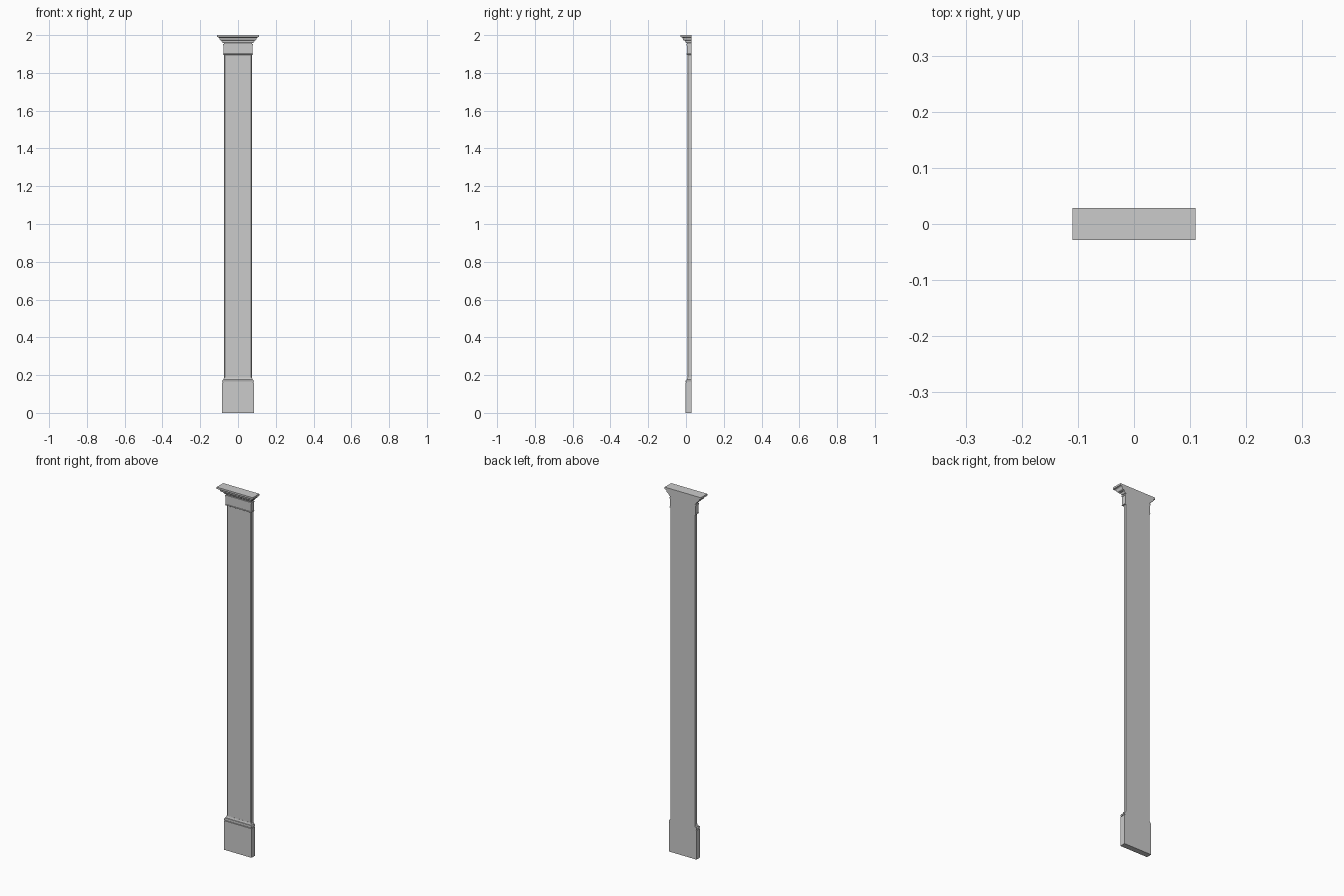
import bpy, bmesh, math

if "Cube" in bpy.data.objects:
    bpy.data.objects.remove(bpy.data.objects["Cube"])

BACK = 0.0285      # flat wall side
HALF = 0.074       # half width of the shaft
FRONT = 0.0075     # front plane of the shaft


def finish(name, bm):
    bmesh.ops.recalc_face_normals(bm, faces=bm.faces)
    mesh = bpy.data.meshes.new(name)
    bm.to_mesh(mesh)
    bm.free()
    ob = bpy.data.objects.new(name, mesh)
    bpy.context.collection.objects.link(ob)
    bpy.ops.object.select_all(action='DESELECT')
    ob.select_set(True)
    bpy.context.view_layer.objects.active = ob
    bpy.ops.object.shade_smooth_by_angle(angle=math.radians(30))
    return ob


def wrap(name, profile):
    """Wrap an (outward offset, z) profile round front and sides, flat back."""
    bm = bmesh.new()
    rings = []
    for o, z in profile:
        x, y = HALF + o, FRONT - o
        rings.append([bm.verts.new(p) for p in
                      ((-x, BACK, z), (-x, y, z), (x, y, z), (x, BACK, z))])
    for a, b in zip(rings, rings[1:]):
        for i in range(4):
            j = (i + 1) % 4
            bm.faces.new((a[i], a[j], b[j], b[i]))
    bm.faces.new(rings[0])
    bm.faces.new(rings[-1])
    return finish(name, bm)


def arc(co, cz, ro, rz, a0, a1, n=6):
    """Elliptical arc of profile points, angles in degrees."""
    return [(co + ro * math.cos(math.radians(a0 + (a1 - a0) * i / n)),
             cz + rz * math.sin(math.radians(a0 + (a1 - a0) * i / n)))
            for i in range(n + 1)]


# Shaft with small eased front edges
bm = bmesh.new()
e = 0.004
outline = [(-HALF, BACK), (-HALF, FRONT + e), (-HALF + e, FRONT),
           (HALF - e, FRONT), (HALF, FRONT + e), (HALF, BACK)]
low = [bm.verts.new((x, y, 0.16)) for x, y in outline]
high = [bm.verts.new((x, y, 1.96)) for x, y in outline]
for i in range(6):
    j = (i + 1) % 6
    bm.faces.new((low[i], low[j], high[j], high[i]))
bm.faces.new(low)
bm.faces.new(high)
finish("shaft", bm)

# Plinth block
wrap("plinth", [(0.010, 0.0), (0.010, 0.160)])

# Base moulding: groove, bead, then a hollow up to the shaft
wrap("base_moulding",
     [(0.006, 0.159), (0.006, 0.163), (0.009, 0.164)]
     + arc(0.006, 0.169, 0.004, 0.005, -40, 90)
     + arc(0.006, 0.185, 0.005, 0.009, 270, 180)
     + [(0.0005, 0.187)])

# Necking band with a thin bead at its foot
wrap("necking",
     [(0.001, 1.895)] + arc(0.003, 1.899, 0.003, 0.003, -90, 90)
     + [(0.0035, 1.902), (0.0035, 1.948)])

# Crown: fillet, hollow, step, S-curve and top fillet
wrap("crown",
     [(0.0055, 1.946), (0.0055, 1.953), (0.001, 1.953), (0.001, 1.957)]
     + arc(0.001, 1.967, 0.009, 0.010, -90, 0)
     + [(0.014, 1.967), (0.014, 1.971)]
     + arc(0.014, 1.980, 0.010, 0.009, -90, 0)[1:]
     + arc(0.034, 1.980, 0.010, 0.009, 180, 90)
     + [(0.036, 1.990), (0.036, 2.0)])
